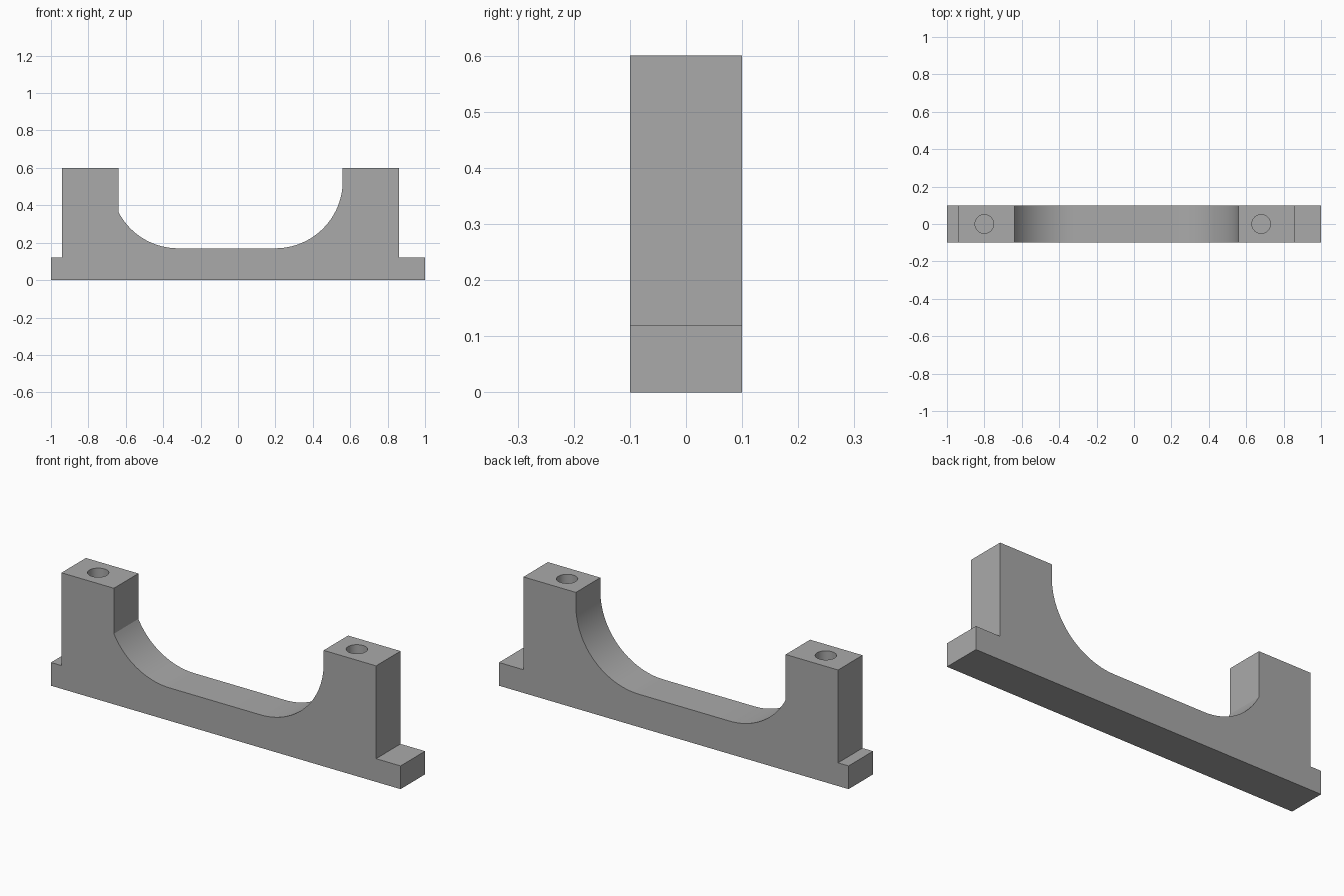
import bpy, bmesh, math
from mathutils import Matrix

if "Cube" in bpy.data.objects:
    bpy.data.objects.remove(bpy.data.objects["Cube"], do_unlink=True)

HALF_DEPTH = 0.1
TOP, FLOOR, FOOT = 0.6, 0.17, 0.12
RADIUS = 0.36
HOLE_RADIUS, HOLE_DEPTH = 0.05, 0.3

grey = bpy.data.materials.new("plain grey")
grey.use_nodes = True
grey.diffuse_color = (0.4, 0.4, 0.4, 1)
grey.node_tree.nodes["Principled BSDF"].inputs["Base Color"].default_value = (0.4, 0.4, 0.4, 1)


def add_object(name, bm):
    bmesh.ops.recalc_face_normals(bm, faces=bm.faces)
    mesh = bpy.data.meshes.new(name)
    bm.to_mesh(mesh)
    bm.free()
    mesh.materials.append(grey)
    obj = bpy.data.objects.new(name, mesh)
    bpy.context.collection.objects.link(obj)
    return obj


def arc(cx, start, end, steps=24):
    """Points of a fillet that touches the saddle floor."""
    cz = FLOOR + RADIUS
    angles = [start + (end - start) * i / steps for i in range(steps + 1)]
    return [(cx + RADIUS * math.cos(a), cz + RADIUS * math.sin(a)) for a in angles]


# Bracket body: side profile with a rounded saddle, extruded through the depth
left_centre, right_centre = -0.32, 0.2
left_start = math.pi + math.acos((0.64 + left_centre) / RADIUS)
profile = [(-1, 0), (-1, FOOT), (-0.94, FOOT), (-0.94, TOP), (-0.64, TOP)]
profile += arc(left_centre, left_start, 1.5 * math.pi)
profile += arc(right_centre, 1.5 * math.pi, 2 * math.pi)
profile += [(0.56, TOP), (0.86, TOP), (0.86, FOOT), (1, FOOT), (1, 0)]

bm = bmesh.new()
face = bm.faces.new([bm.verts.new((x, -HALF_DEPTH, z)) for x, z in profile])
extruded = bmesh.ops.extrude_face_region(bm, geom=[face])["geom"]
bmesh.ops.translate(bm, vec=(0, 2 * HALF_DEPTH, 0),
                    verts=[v for v in extruded if isinstance(v, bmesh.types.BMVert)])
body = add_object("saddle_bracket", bm)

# Blind bolt holes in both uprights
bm = bmesh.new()
for x in (-0.8, 0.68):
    bmesh.ops.create_cone(bm, cap_ends=True, segments=48, radius1=HOLE_RADIUS,
                          radius2=HOLE_RADIUS, depth=2 * HOLE_DEPTH,
                          matrix=Matrix.Translation((x, 0, TOP)))
cutter = add_object("bolt_hole_cutter", bm)
cutter.hide_render = True

bpy.ops.object.select_all(action="DESELECT")
body.select_set(True)
bpy.context.view_layer.objects.active = body
cut = body.modifiers.new("bolt_holes", "BOOLEAN")
cut.operation, cut.solver, cut.object = "DIFFERENCE", "EXACT", cutter
bpy.ops.object.modifier_apply(modifier=cut.name)
bpy.data.objects.remove(cutter, do_unlink=True)

# Smooth the curved surfaces, keep the edges crisp
bpy.ops.object.shade_smooth_by_angle(angle=math.radians(20))
